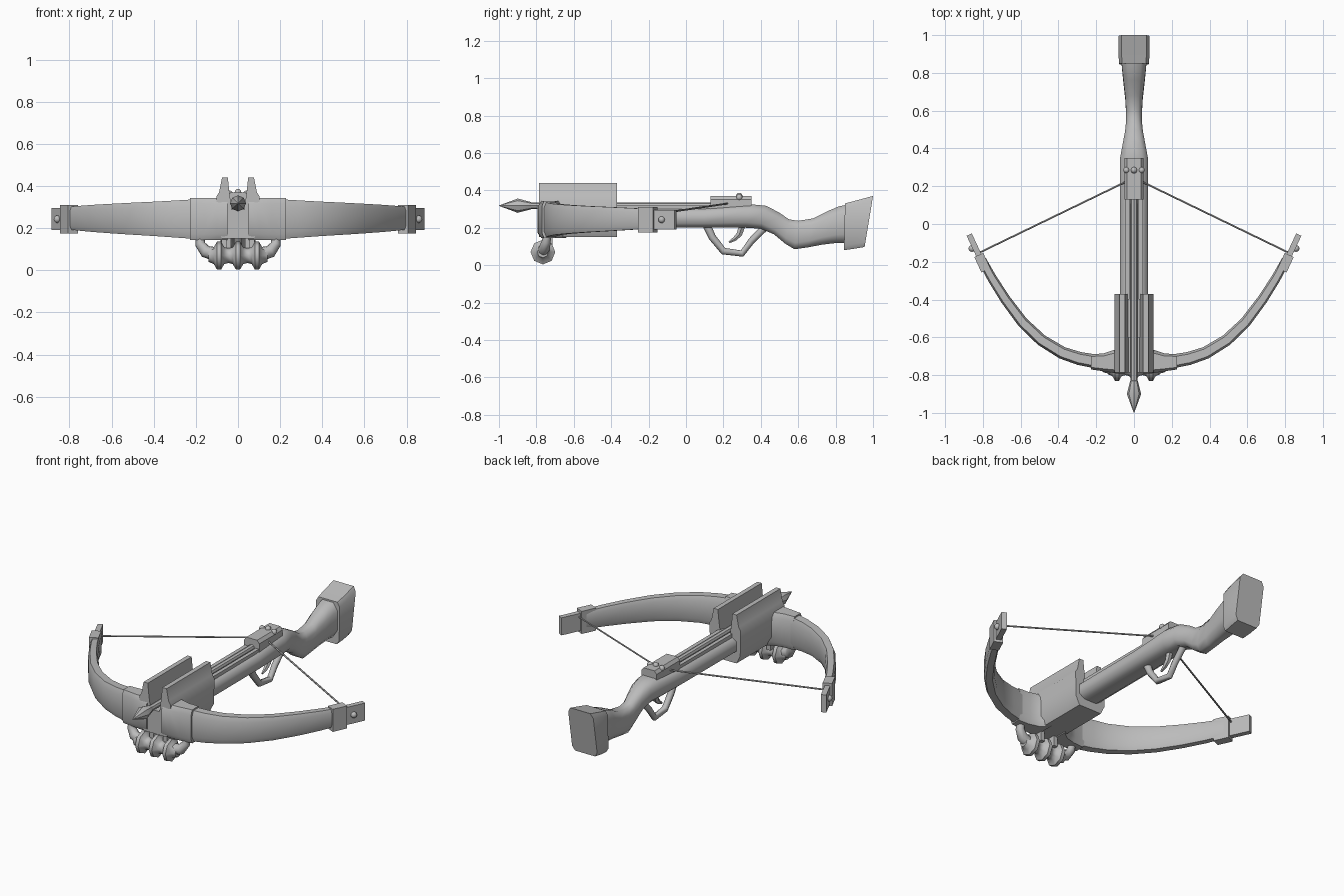
import bpy, bmesh
from math import radians, pi, cos, sin
from mathutils import Vector, Matrix

if "Cube" in bpy.data.objects:
    bpy.data.objects.remove(bpy.data.objects["Cube"], do_unlink=True)

GREY = (0.5, 0.5, 0.5, 1)
grey = bpy.data.materials.new("plain_grey")
grey.use_nodes = True
grey.diffuse_color = GREY
grey.node_tree.nodes["Principled BSDF"].inputs["Base Color"].default_value = GREY


def finish(name, bm, mirror=False, angle=45):
    """Turn a bmesh into a smooth-by-angle object, optionally mirrored in x."""
    bmesh.ops.recalc_face_normals(bm, faces=bm.faces)
    mesh = bpy.data.meshes.new(name)
    bm.to_mesh(mesh)
    bm.free()
    mesh.shade_smooth()
    mesh.set_sharp_from_angle(angle=radians(angle))
    mesh.materials.append(grey)
    ob = bpy.data.objects.new(name, mesh)
    bpy.context.collection.objects.link(ob)
    if mirror:
        ob.modifiers.new("Mirror", "MIRROR").use_mirror_merge = False
    return ob


def loft(name, rings, mirror=False, angle=45):
    """Skin a list of point rings and cap both ends."""
    bm = bmesh.new()
    loops = [[bm.verts.new(p) for p in ring] for ring in rings]
    n = len(loops[0])
    for a, b in zip(loops, loops[1:]):
        for i in range(n):
            j = (i + 1) % n
            bm.faces.new((a[i], a[j], b[j], b[i]))
    bm.faces.new(loops[0])
    bm.faces.new(loops[-1])
    return finish(name, bm, mirror, angle)


def octagon(c, u, v, cut=0.6):
    """Chamfered rectangle around c with half-axes u and v."""
    c, u, v = Vector(c), Vector(u), Vector(v)
    pts = [(1, -cut), (1, cut), (cut, 1), (-cut, 1), (-1, cut), (-1, -cut), (-cut, -1), (cut, -1)]
    return [c + u * a + v * b for a, b in pts]


def tube(name, path, radii, sides=8, mirror=False, angle=50):
    """Round section swept along a path that lies in one plane."""
    path = [Vector(p) for p in path]
    side = (path[1] - path[0]).cross(path[-1] - path[0])
    if side.length < 1e-6:
        side = (path[-1] - path[0]).orthogonal()
    side.normalize()
    rings = []
    for i, p in enumerate(path):
        t = (path[min(i + 1, len(path) - 1)] - path[max(i - 1, 0)]).normalized()
        w = t.cross(side).normalized()
        r = radii[i] if isinstance(radii, list) else radii
        rings.append([p + (side * cos(2 * pi * k / sides) + w * sin(2 * pi * k / sides)) * r
                      for k in range(sides)])
    return loft(name, rings, mirror, angle)


def box(name, centre, size, turn=0, mirror=False):
    bm = bmesh.new()
    m = Matrix.Translation(centre) @ Matrix.Rotation(turn, 4, "Z") @ Matrix.Diagonal((*size, 1))
    bmesh.ops.create_cube(bm, size=1, matrix=m)
    return finish(name, bm, mirror)


def ball(name, centre, radius, mirror=False):
    bm = bmesh.new()
    bmesh.ops.create_uvsphere(bm, u_segments=10, v_segments=6, radius=radius,
                              matrix=Matrix.Translation(centre))
    return finish(name, bm, mirror)


def body_ring(yb, zb, yt, zt, w, cut=0.55):
    """Section of the stock given by its bottom point, top point and half width."""
    bottom, top = Vector((0, yb, zb)), Vector((0, yt, zt))
    return octagon((bottom + top) / 2, (w, 0, 0), (top - bottom) / 2, cut)


# Stock: straight fore-end, curved wrist and flaring shoulder
loft("stock", [body_ring(*s) for s in [
    (-.6, .2, -.6, .3, .075), (.1, .2, .1, .305, .075), (.32, .2, .35, .325, .075),
    (.4, .195, .43, .317, .06), (.47, .165, .5, .28, .047), (.53, .115, .55, .245, .042),
    (.58, .085, .6, .237, .042), (.65, .095, .68, .25, .046), (.73, .11, .76, .29, .055),
    (.8, .118, .82, .315, .062), (.87, .118, .87, .325, .068)]], angle=60)

# Butt plate block
loft("butt", [body_ring(*s, .8) for s in [
    (.845, .08, .85, .33, .078), (.9, .088, .9, .343, .083), (.955, .097, 1, .37, .083)]])

# Rails either side of the bolt groove
box("rail", (.036, -.12, .3), (.022, .56, .04), mirror=True)

# Fore-end sleeve with an open channel and two upright fins
half = [(.075, .15), (.1, .2), (.103, .35), (.09, .37), (.076, .44), (.048, .44), (.042, .38), (.03, .29)]
outline = half + [(-x, z) for x, z in reversed(half)]
loft("sleeve", [[(x, y, z) for x, z in outline] for y in (-.785, -.58, -.37)], angle=35)

# Hub wings that carry the bow limbs
loft("hub_wing", [octagon((x, (f + b) / 2, .244), (0, (b - f) / 2, 0), (0, 0, h), .72)
                  for x, f, b, h in [(.05, -.793, -.62, .1), (.1, -.79, -.665, .1),
                                     (.16, -.78, -.685, .1), (.228, -.77, -.69, .1)]],
     mirror=True)

# Curved bow limbs
path = [Vector(p) for p in [(.2, -.728), (.29, -.712), (.38, -.682), (.49, -.615), (.59, -.52),
                            (.68, -.4), (.75, -.29), (.805, -.19)]]
rings = []
for i, p in enumerate(path):
    t = (path[min(i + 1, 7)] - path[max(i - 1, 0)]).normalized()
    f = i / 7
    rings.append(octagon((p.x, p.y, .243 + .005 * f), Vector((t.y, -t.x, 0)) * (.037 - .014 * f),
                         (0, 0, .094 - .042 * f), .65))
loft("bow_limb", rings, mirror=True)

# Limb tips: clamp, end plate and pin
TURN = radians(-25)
box("limb_clamp", (.803, -.205, .243), (.052, .09, .135), TURN, True)
box("limb_end_plate", (.845, -.115, .243), (.03, .13, .105), TURN, True)
ball("limb_pin", (.858, -.13, .243), .018, True)

# String
tube("string", [(.815, -.15, .275), (.04, .225, .33)], .005, 6, True)

# Latch housing with three pins
loft("latch", [[(x, y, z) for x, z in [(-.05, .29), (.05, .29), (.05, .352), (.036, .37),
                                       (-.036, .37), (-.05, .352)]] for y in (.13, .35)], angle=30)
for label, x in (("left", .04), ("middle", 0), ("right", -.04)):
    ball("latch_pin_" + label, (x, .285, .362 if x else .37), .017)

# Bolt with a pointed head
tube("bolt", [(0, y, .318) for y in (-1, -.9, -.83, -.829, .16)],
     [.001, .038, .02, .018, .018], 8, angle=40)

# Trigger guard and trigger
tube("trigger_guard", [(0, .11, .215), (0, .14, .15), (0, .2, .075), (0, .3, .062), (0, .35, .13),
                       (0, .42, .2)], [.022, .02, .019, .018, .018, .02])
tube("trigger", [(0, .3, .21), (0, .285, .165), (0, .26, .14), (0, .23, .122)],
     [.02, .017, .013, .006], 6)

# Foot grip: ridged bar with bent ends rising into the hub
tube("grip_end", [(.18, -.74, .17), (.18, -.748, .125), (.155, -.757, .09), (.1, -.765, .075)],
     [.022, .024, .03, .034], mirror=True)
profile = [(-.14, .03), (-.115, .04), (-.1, .066), (-.08, .066), (-.065, .04), (-.045, .035),
           (-.025, .04), (-.01, .066), (.01, .066), (.025, .04), (.045, .035), (.065, .04),
           (.08, .066), (.1, .066), (.115, .04), (.14, .03)]
tube("grip_bar", [(x, -.765, .07) for x, r in profile], [r for x, r in profile], angle=50)
box("grip_post", (.045, -.735, .13), (.025, .04, .08), mirror=True)
